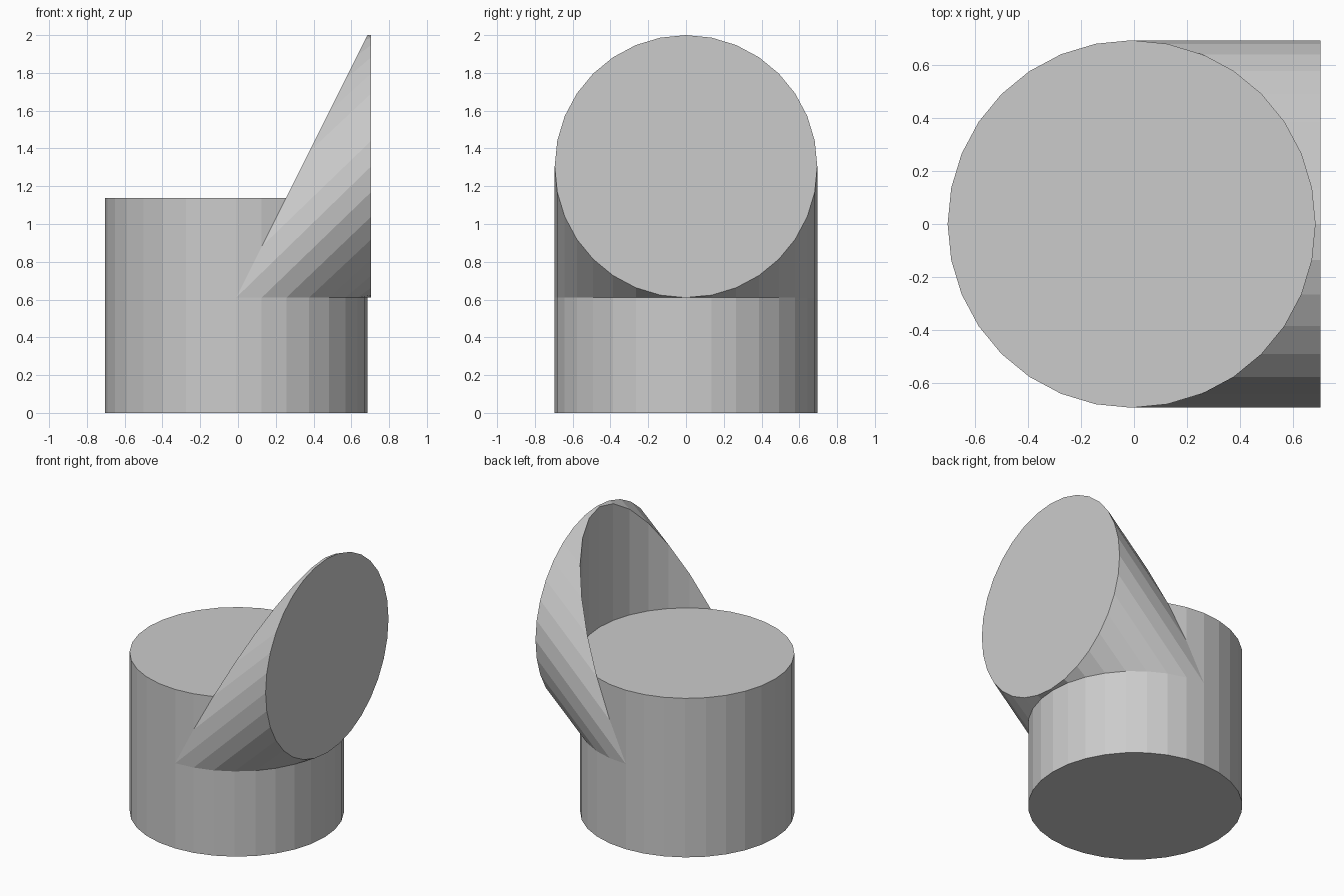
import bpy, bmesh
from math import sin, cos, tau

if "Cube" in bpy.data.objects:
    bpy.data.objects.remove(bpy.data.objects["Cube"])

R, N = 0.695, 32          # shared radius and side count
CX = -0.01                # drum axis
FACE_X = 0.705            # plane of the upright disc
LIP_Z, H = 0.61, 1.138    # lowest point of the collar, drum height


def add_object(name, bm):
    bmesh.ops.recalc_face_normals(bm, faces=bm.faces)
    mesh = bpy.data.meshes.new(name)
    bm.to_mesh(mesh)
    bm.free()
    obj = bpy.data.objects.new(name, mesh)
    bpy.context.collection.objects.link(obj)
    return obj


# Upright drum
bm = bmesh.new()
bmesh.ops.create_cone(bm, cap_ends=True, segments=N, radius1=R, radius2=R, depth=H)
# put a vertex exactly on the x axis and stand the drum on the ground
bmesh.ops.translate(bm, vec=(CX, 0, H / 2), verts=bm.verts)
add_object("drum", bm)

# Slanted collar: round upright face, ruled sides, hollow back following the drum
bm = bmesh.new()
face_ring, drum_ring = [], []
for i in range(N):
    a = tau * i / N       # from the top of the disc
    c, y = cos(a), R * sin(a)
    face_ring.append(bm.verts.new((FACE_X, y, LIP_Z + R + R * c)))
    z = LIP_Z + 2 * R * max(c, 0)
    drum_ring.append(bm.verts.new((CX + R * abs(c), y, z)))
bm.faces.new(face_ring)
for i in range(N):
    j = (i + 1) % N
    bm.faces.new((face_ring[i], face_ring[j], drum_ring[j], drum_ring[i]))

# Back wall: vertical strips joining the upper curve to the lower lip
half = N // 2
for i in range(-N // 4, N // 4):
    loop = []
    for k in (i, i + 1, half - i - 1, half - i):
        v = drum_ring[k % N]
        if v not in loop:
            loop.append(v)
    bm.faces.new(loop)
add_object("slanted_collar", bm)
